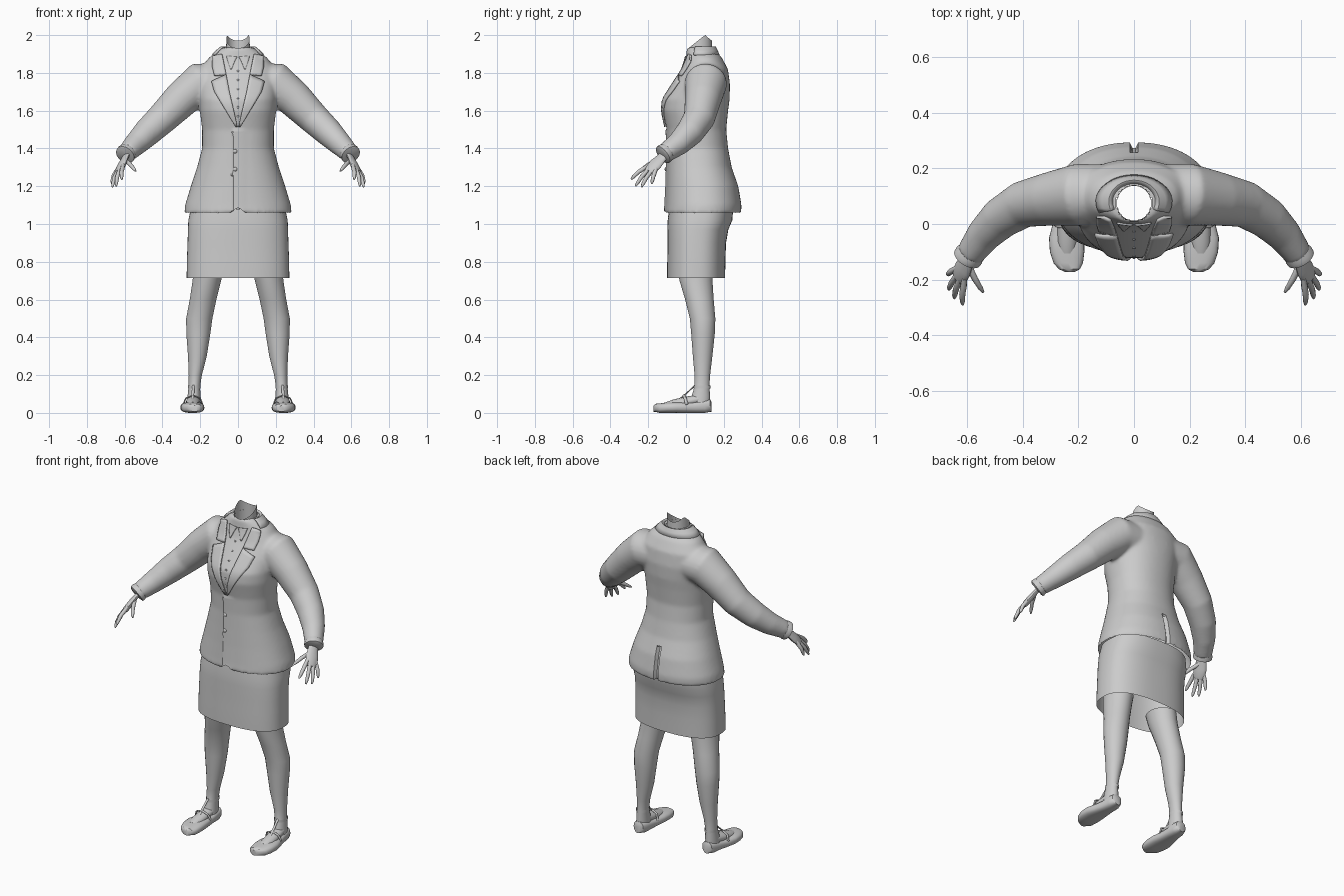
import bpy, bmesh, math
from mathutils import Vector
from mathutils.bvhtree import BVHTree

if "Cube" in bpy.data.objects:
    bpy.data.objects.remove(bpy.data.objects["Cube"])

grey = bpy.data.materials.new("plain grey")
grey.diffuse_color = (0.6, 0.6, 0.6, 1)
grey.use_nodes = True
grey.node_tree.nodes["Principled BSDF"].inputs["Base Color"].default_value = grey.diffuse_color


def finish(name, bm, mirror=False, thick=0):
    bmesh.ops.recalc_face_normals(bm, faces=bm.faces[:])
    me = bpy.data.meshes.new(name)
    bm.to_mesh(me)
    bm.free()
    ob = bpy.data.objects.new(name, me)
    bpy.context.collection.objects.link(ob)
    me.materials.append(grey)
    if thick:
        s = ob.modifiers.new("thickness", 'SOLIDIFY')
        s.thickness, s.offset = thick, 0
    if mirror:
        m = ob.modifiers.new("mirror", 'MIRROR')
        m.use_clip = False
        m.use_mirror_merge = False
    return ob


def loft(bm, rings, cap=True):
    vs = [[bm.verts.new(p) for p in r] for r in rings]
    n = len(vs[0])
    for a, b in zip(vs, vs[1:]):
        for i in range(n):
            j = (i + 1) % n
            bm.faces.new((a[i], a[j], b[j], b[i]))
    if cap:
        bm.faces.new(vs[0])
        bm.faces.new(vs[-1])


def spow(v, e):
    return math.copysign(abs(v) ** e, v)


def section(z, hw, yf, yb, xc=0.0, p=2.0, n=48):
    """Horizontal superellipse between a front and a back depth."""
    out = []
    for i in range(n):
        a = 2 * math.pi * (i + 0.5) / n - math.pi / 2
        out.append(Vector((xc + hw * spow(math.cos(a), 2 / p),
                           (yf + yb) / 2 + (yb - yf) / 2 * spow(math.sin(a), 2 / p), z)))
    return out


def tube(bm, pts, n=16, across=(0, 1, 0), squash=1.0, sx=1):
    """Round limb through (x, y, z, radius) points."""
    P = [Vector(p[:3]) for p in pts]
    rings = []
    for k, p in enumerate(P):
        d = (P[min(k + 1, len(P) - 1)] - P[max(k - 1, 0)]).normalized()
        u = Vector(across)
        u = (u - d * u.dot(d)).normalized()
        v = d.cross(u)
        r = pts[k][3]
        ring = []
        for i in range(n):
            a = 2 * math.pi * i / n
            q = p + u * (r * math.cos(a)) + v * (r * squash * math.sin(a))
            ring.append(Vector((q.x * sx, q.y, q.z)))
        rings.append(ring)
    loft(bm, rings)


# Jacket: body and sleeves fused into one smooth shell
body = [(1.055, .285, -.112, .292), (1.10, .28, -.108, .294), (1.2, .25, -.103, .277),
        (1.3, .217, -.1, .242), (1.4, .19, -.098, .223), (1.5, .19, -.102, .213),
        (1.6, .202, -.124, .223), (1.66, .206, -.12, .231), (1.74, .215, -.07, .233),
        (1.82, .2, -.02, .222), (1.88, .155, .0, .19), (1.915, .11, .003, .158),
        (1.935, .078, .005, .145)]
sleeve = [(.1, .11, 1.745, .105), (.2, .105, 1.745, .112), (.3, .09, 1.66, .097),
          (.4, .07, 1.56, .084), (.48, .02, 1.485, .075), (.54, -.04, 1.425, .063),
          (.59, -.11, 1.375, .051)]
bm = bmesh.new()
loft(bm, [section(*r, p=2.2) for r in body])
for side in (1, -1):
    tube(bm, sleeve, 24, sx=side)
rough = finish("jacket_rough", bm)
rm = rough.modifiers.new("fuse", 'REMESH')
rm.mode, rm.voxel_size = 'VOXEL', 0.01
sm = rough.modifiers.new("soften", 'SMOOTH')
sm.factor, sm.iterations = 0.5, 8
shell = bpy.data.meshes.new_from_object(
    rough.evaluated_get(bpy.context.evaluated_depsgraph_get()))
bpy.data.objects.remove(rough)
bm = bmesh.new()
bm.from_mesh(shell)
bm.normal_update()
# open the hem and the neck
bmesh.ops.delete(bm, context='FACES', geom=[
    f for f in bm.faces
    if (f.normal.z < -.6 and f.calc_center_median().z < 1.075)
    or (f.calc_center_median().z > 1.9
        and (f.calc_center_median().xy - Vector((0, .075))).length < .064)])
for v in bm.verts:
    x, y, z = v.co
    if y < 0 and z < 1.1:                        # rounded front hem
        v.co.z = max(z, 1.055 + .03 * math.exp(-(x / .03) ** 2))
    if y < 0 and z < 1.5 and -.03 < x < .05:     # overlapping front edge
        v.co.y -= .008 * (1 - (x + .03) / .08)
    if y > .15 and z < 1.25 and abs(x) < .009:   # back vent
        v.co.y -= .02
tree = BVHTree.FromBMesh(bm)
finish("jacket", bm)


def front_y(x, z):
    hit = tree.ray_cast(Vector((x, -1, z)), Vector((0, 1, 0)))[0]
    return min(hit.y, .03) if hit else .015


def plate(name, inner, outer, off=.006, thick=.009):
    """Cloth panel laid on the chest between two (x, z) edges."""
    bm = bmesh.new()
    rows = []
    for k in range(len(inner) - 1):
        for s in range(4 if k < len(inner) - 2 else 5):
            t = s / 4
            a = Vector(inner[k]).lerp(Vector(inner[k + 1]), t)
            b = Vector(outer[k]).lerp(Vector(outer[k + 1]), t)
            row = []
            for c in range(6):
                q = a.lerp(b, c / 5)
                row.append(bm.verts.new((q.x, front_y(q.x, q.y) - off, q.y)))
            rows.append(row)
    for r, s in zip(rows, rows[1:]):
        for i in range(5):
            bm.faces.new((r[i], r[i + 1], s[i + 1], s[i]))
    finish(name, bm, True, thick)


plate("lapel", [(.062, 1.79), (.045, 1.7), (.022, 1.6), (.003, 1.515)],
      [(.14, 1.755), (.125, 1.7), (.07, 1.61), (.012, 1.515)])
plate("jacket_collar_front", [(.085, 1.9), (.072, 1.84), (.062, 1.79)],
      [(.135, 1.89), (.135, 1.83), (.125, 1.785)])
plate("shirt_collar_point", [(.004, 1.885), (.018, 1.86), (.034, 1.82)],
      [(.062, 1.89), (.055, 1.865), (.04, 1.82)], .004, .006)

# Jacket collar wrapping around the back of the neck
bm = bmesh.new()
rows = []
for i in range(25):
    a = math.radians(-115 + 230 * i / 24)
    rows.append([bm.verts.new((rx * math.sin(a), .08 + ry * math.cos(a), z))
                 for rx, ry, z in ((.078, .066, 1.932), (.09, .076, 1.937),
                                   (.112, .084, 1.918), (.135, .094, 1.895))])
for r, s in zip(rows, rows[1:]):
    for i in range(3):
        bm.faces.new((r[i], r[i + 1], s[i + 1], s[i]))
finish("jacket_collar_back", bm, thick=.008)

# Neck: open tube with a slanted rim
bm = bmesh.new()
low = section(1.86, .064, .008, .14, n=32)
top = section(1.95, .062, .012, .137, n=32)
for p in top:
    p.z = 2.0 - .8 * abs(p.y - .1)
top[min(range(32), key=lambda i: abs(top[i].y - .1))].z = 2.0
loft(bm, [low, top], cap=False)
finish("neck", bm)

# Buttons on shirt and jacket
bm = bmesh.new()
spots = [(0, 1.57 + .048 * i, .006) for i in range(6)]
spots += [(-.015, 1.385, .011), (-.015, 1.29, .011)]
for x, z, r in spots:
    g = bmesh.ops.create_uvsphere(bm, u_segments=12, v_segments=8, radius=r)
    y = front_y(x, z)
    for v in g['verts']:
        v.co = Vector((v.co.x + x, v.co.y * .6 + y, v.co.z + z))
finish("buttons", bm)

# Skirt with a slit at the back
bm = bmesh.new()
skirt = [(.715, .272, -.1, .207), (.77, .271, -.1, .208), (.82, .27, -.099, .209),
         (.9, .267, -.098, .212), (.97, .265, -.098, .224), (1.02, .263, -.097, .245),
         (1.08, .25, -.09, .25)]
loft(bm, [section(*r, p=2.5, n=63) for r in skirt], cap=False)
for v in bm.verts:
    if abs(v.co.x) < .06 and v.co.y > .1 and v.co.z < .83:
        v.co.x *= .3 + .7 * min(1, abs(v.co.x) / .05)
bmesh.ops.delete(bm, context='FACES', geom=[
    f for f in bm.faces if abs(f.calc_center_median().x) < .006
    and f.calc_center_median().y > .1 and f.calc_center_median().z < .82])
finish("skirt", bm)

# Legs (z, half width, front, back, centre x)
bm = bmesh.new()
leg = [(.76, .08, -.045, .142, .155), (.7, .076, -.035, .141, .165),
       (.6, .071, -.005, .147, .185), (.5, .07, .02, .156, .205),
       (.42, .064, .027, .153, .21), (.3, .05, .036, .14, .215),
       (.2, .035, .045, .128, .226), (.14, .031, .045, .124, .231),
       (.09, .034, .03, .128, .233), (.04, .036, .02, .126, .234)]
loft(bm, [section(*r, n=24) for r in leg], cap=False)
finish("leg", bm, True)

# Foot instep inside the shoe
bm = bmesh.new()
tube(bm, [(.234, .08, .075, .032), (.238, .02, .062, .036), (.24, -.06, .045, .036),
          (.24, -.1, .035, .03)], 16, across=(1, 0, 0), squash=.75)
finish("foot", bm, True)

# Shoe (y, centre x, half width, height)
bm = bmesh.new()
shoe = [(.136, .232, .018, .05), (.128, .232, .032, .066), (.1, .232, .041, .07),
        (.05, .234, .044, .06), (0, .239, .053, .056), (-.05, .242, .063, .058),
        (-.1, .24, .062, .056), (-.14, .236, .053, .05), (-.162, .232, .038, .042),
        (-.172, .23, .018, .032)]
rings = []
for y, xc, hw, h in shoe:
    base = .002 if abs(y + .02) < .14 else .008
    rings.append([Vector((xc + hw * spow(math.cos(a), .75), y,
                          max(0, base - .002 + (h / 2) * (1 + spow(math.sin(a), .75)))))
                  for a in (2 * math.pi * i / 24 for i in range(24))])
loft(bm, rings)
finish("shoe", bm, True)

# Shoe straps: instep bar, ankle loop and the strip joining them
bm = bmesh.new()
tube(bm, [(.188, .005, .045, .008), (.2, -.005, .078, .008), (.238, -.01, .094, .008),
          (.276, -.005, .078, .008), (.29, .005, .045, .008)], 8, squash=.5)
tube(bm, [(.236, .046, .145, .007), (.238, .015, .115, .007),
          (.24, -.035, .072, .007)], 8, across=(1, 0, 0), squash=.5)
loft(bm, [section(z, .034, .04, .13, .231, n=24) for z in (.128, .144)], cap=False)
finish("shoe_strap", bm, True)

# Shirt cuff
bm = bmesh.new()
tube(bm, [(.578, -.093, 1.386, .045), (.592, -.113, 1.373, .054),
          (.598, -.122, 1.366, .053), (.6, -.126, 1.363, .04)], 24)
finish("cuff", bm, True)

# Hand: flat palm, four fingers and a thumb
bm = bmesh.new()
tube(bm, [(.58, -.095, 1.385, .028), (.598, -.13, 1.35, .03), (.613, -.16, 1.318, .038),
          (.627, -.188, 1.287, .036), (.631, -.197, 1.277, .028)],
     16, across=(.032, .055, -.015), squash=.45)
fingers = [((.61, -.215, 1.298), (.615, -.29, 1.236)),
           ((.626, -.203, 1.284), (.645, -.267, 1.2)),
           ((.636, -.185, 1.277), (.665, -.236, 1.195)),
           ((.641, -.162, 1.282), (.669, -.182, 1.212)),
           ((.593, -.15, 1.335), (.541, -.245, 1.28))]
for a, b in fingers:
    a, b = Vector(a), Vector(b)
    pts = [(*(a.lerp(b, t) + Vector((.004, 0, .008)) * math.sin(math.pi * max(t, 0))), r)
           for t, r in ((-.25, .009), (.1, .0115), (.5, .011), (.85, .009), (1, .004))]
    tube(bm, pts, 10, across=(.5, .8, .1))
finish("hand", bm, True)

# Smooth shading with sharp seams
for ob in bpy.context.scene.objects:
    ob.select_set(True)
    bpy.context.view_layer.objects.active = ob
bpy.ops.object.shade_smooth_by_angle(angle=math.radians(40))
